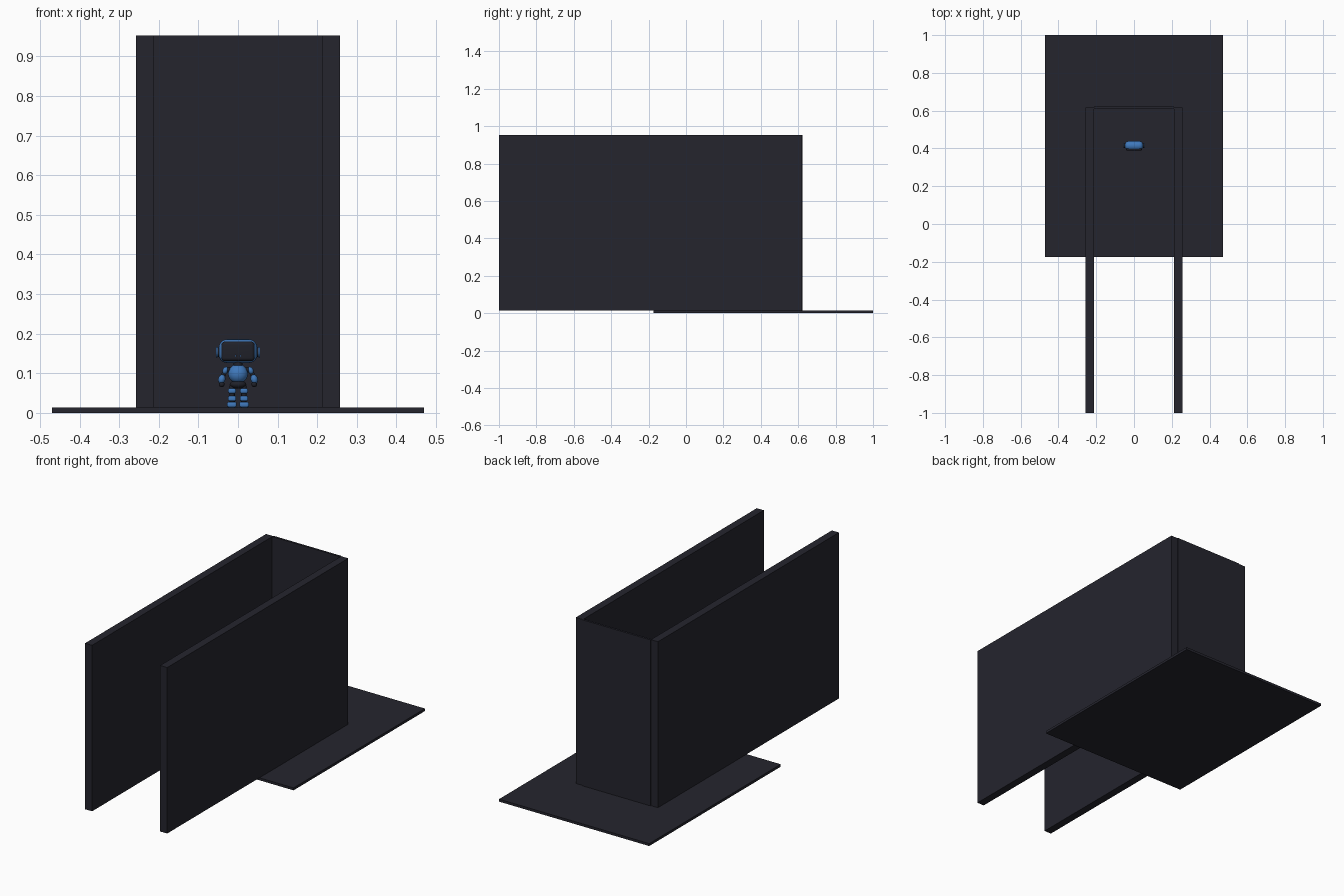
import bpy
import bmesh
import math
from mathutils import Matrix, Vector

if "Cube" in bpy.data.objects:
    bpy.data.objects.remove(bpy.data.objects["Cube"], do_unlink=True)


def make_material(name, rgb):
    mat = bpy.data.materials.new(name)
    mat.use_nodes = True
    colour = (*rgb, 1)
    mat.diffuse_color = colour
    mat.node_tree.nodes["Principled BSDF"].inputs["Base Color"].default_value = colour
    return mat


SLATE = make_material("dark slate", (0.018, 0.018, 0.027))
BLUE = make_material("robot blue", (0.05, 0.19, 0.50))
BLACK = make_material("joint black", (0.014, 0.015, 0.022))


def finish(name, bm, mat, smooth):
    mesh = bpy.data.meshes.new(name)
    bm.to_mesh(mesh)
    bm.free()
    mesh.materials.append(mat)
    for poly in mesh.polygons:
        poly.use_smooth = smooth
    obj = bpy.data.objects.new(name, mesh)
    bpy.context.collection.objects.link(obj)
    return obj


def box(name, low, high, mat, bevel=0):
    """Box between two corners, with optional rounded edges."""
    low, high = Vector(low), Vector(high)
    bm = bmesh.new()
    bmesh.ops.create_cube(bm, size=1, matrix=Matrix.Translation((low + high) / 2)
                          @ Matrix.Diagonal((*(high - low), 1)))
    obj = finish(name, bm, mat, bevel > 0)
    if bevel:
        mod = obj.modifiers.new("rounding", "BEVEL")
        mod.width, mod.segments = bevel, 5
    return obj


def ball(name, centre, radii, mat, tilt=0):
    bm = bmesh.new()
    bmesh.ops.create_uvsphere(bm, u_segments=24, v_segments=14, radius=1,
                              matrix=Matrix.Translation(centre)
                              @ Matrix.Rotation(tilt, 4, "Y")
                              @ Matrix.Diagonal((*radii, 1)))
    return finish(name, bm, mat, True)


def drum(name, centre, radius, depth, mat, axis="Z"):
    turn = {"X": Matrix.Rotation(math.pi / 2, 4, "Y"),
            "Y": Matrix.Rotation(math.pi / 2, 4, "X"), "Z": Matrix()}[axis]
    bm = bmesh.new()
    bmesh.ops.create_cone(bm, cap_ends=True, segments=20, radius1=radius,
                          radius2=radius, depth=depth,
                          matrix=Matrix.Translation(centre) @ turn)
    return finish(name, bm, mat, False)


# Corridor: ground slab, two long walls and a closing panel
GROUND = 0.014
TOP = 0.953
box("ground_slab", (-0.47, -0.175, 0), (0.47, 1, GROUND), SLATE)
for side, x in (("left", 0.235), ("right", -0.235)):
    box(side + "_wall", (x - 0.022, -1, GROUND), (x + 0.022, 0.618, TOP), SLATE)
box("back_wall", (-0.213, 0.61, GROUND), (0.213, 0.622, TOP), SLATE)

# Robot head with a dark visor framed by the shell
Y = 0.415
box("head_shell", (-0.049, Y - 0.024, 0.126), (0.049, Y + 0.024, 0.186), BLUE, 0.022)
box("visor", (-0.042, Y - 0.027, 0.131), (0.042, Y - 0.009, 0.180), BLACK, 0.0085)
for side, s in (("left", 1), ("right", -1)):
    ball(side + "_eye", (s * 0.006, Y - 0.0275, 0.144), (0.0018, 0.001, 0.0018), BLUE)
    drum(side + "_ear_joint", (s * 0.050, Y, 0.153), 0.012, 0.005, BLACK, "X")
    drum(side + "_ear_cap", (s * 0.0535, Y, 0.153), 0.013, 0.003, BLUE, "X")

# Torso
drum("neck", (0, Y, 0.122), 0.011, 0.014, BLACK)
ball("torso", (0, Y, 0.099), (0.025, 0.021, 0.024), BLUE)
ball("hips", (0, Y, 0.072), (0.021, 0.016, 0.011), BLACK)

# Arms and legs
for side, s in (("left", 1), ("right", -1)):
    ball(side + "_shoulder_joint", (s * 0.024, Y, 0.109), (0.008, 0.007, 0.007), BLACK)
    ball(side + "_upper_arm", (s * 0.032, Y, 0.107), (0.007, 0.009, 0.010), BLUE, -s * 0.4)
    ball(side + "_elbow", (s * 0.037, Y, 0.096), (0.006, 0.006, 0.007), BLACK)
    ball(side + "_forearm", (s * 0.041, Y - 0.003, 0.085), (0.009, 0.010, 0.012), BLUE, -s * 0.25)
    ball(side + "_hand", (s * 0.041, Y - 0.005, 0.072), (0.007, 0.007, 0.007), BLACK)
    drum(side + "_leg_core", (s * 0.015, Y, 0.045), 0.007, 0.048, BLACK)
    box(side + "_thigh", (s * 0.015 - 0.010, Y - 0.010, 0.049),
        (s * 0.015 + 0.010, Y + 0.010, 0.062), BLUE, 0.005)
    box(side + "_shin", (s * 0.015 - 0.010, Y - 0.010, 0.030),
        (s * 0.015 + 0.010, Y + 0.010, 0.043), BLUE, 0.004)
    box(side + "_foot", (s * 0.0155 - 0.012, Y - 0.020, GROUND),
        (s * 0.0155 + 0.012, Y + 0.011, 0.028), BLUE, 0.005)
